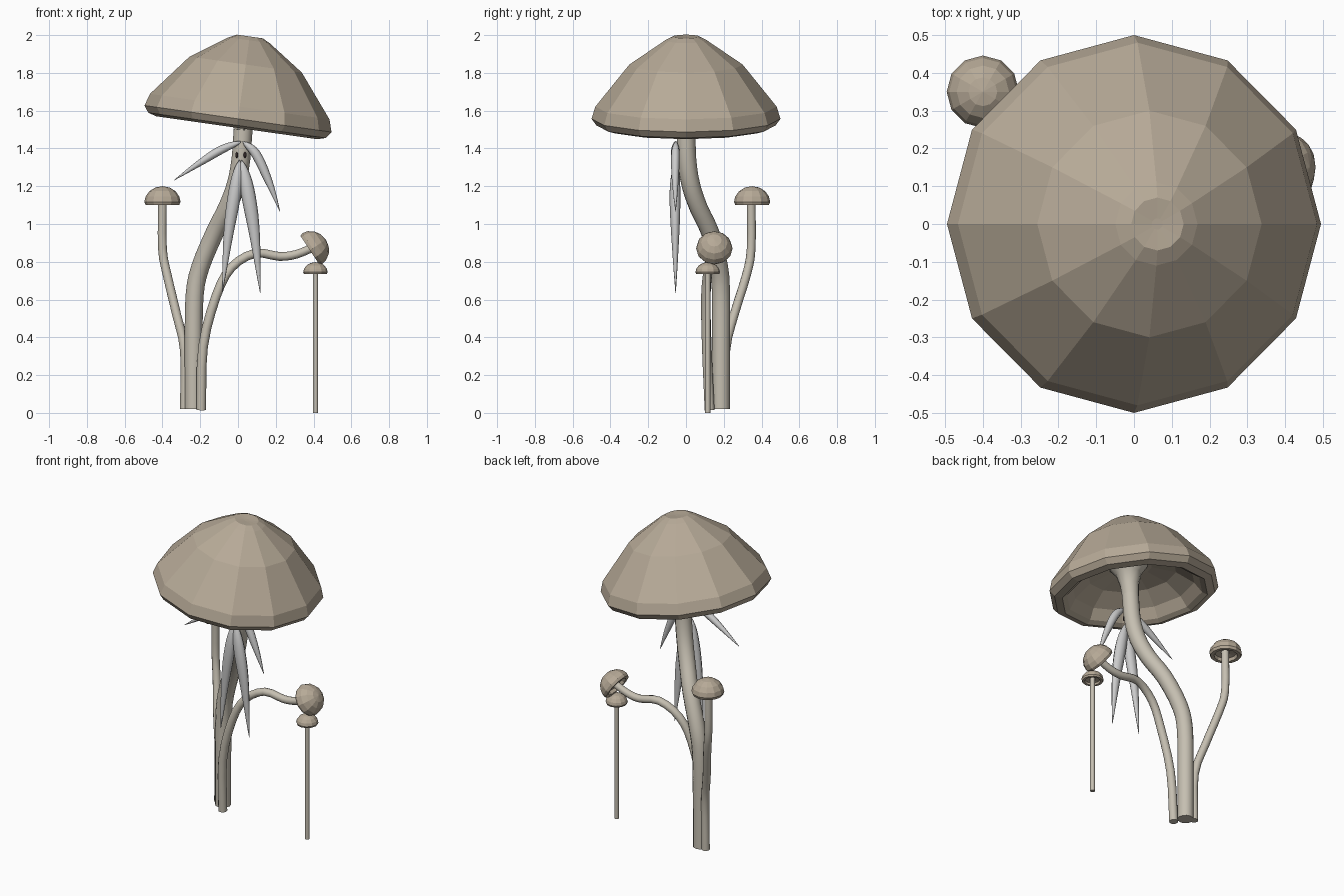
import bpy, bmesh, math
from mathutils import Vector, Matrix

if "Cube" in bpy.data.objects:
    bpy.data.objects.remove(bpy.data.objects["Cube"])


def material(name, rgb):
    m = bpy.data.materials.new(name)
    m.diffuse_color = (*rgb, 1)
    m.use_nodes = True
    m.node_tree.nodes["Principled BSDF"].inputs["Base Color"].default_value = m.diffuse_color
    return m


CAP = material("cap_tan", (0.47, 0.40, 0.31))
STEM = material("stem_cream", (0.56, 0.52, 0.44))
DARK = material("dark", (0.03, 0.02, 0.02))


def finish(name, bm, mat=None, matrix=None, smooth=False):
    bmesh.ops.recalc_face_normals(bm, faces=bm.faces)
    me = bpy.data.meshes.new(name)
    bm.to_mesh(me)
    bm.free()
    if mat:
        me.materials.append(mat)
    ob = bpy.data.objects.new(name, me)
    bpy.context.collection.objects.link(ob)
    if matrix:
        ob.matrix_world = matrix
    if smooth:
        bpy.ops.object.select_all(action='DESELECT')
        ob.select_set(True)
        bpy.context.view_layer.objects.active = ob
        bpy.ops.object.shade_smooth_by_angle(angle=math.radians(60))
    return ob


def skin(bm, rings):
    n = len(rings[0])
    for a, b in zip(rings, rings[1:]):
        for i in range(n):
            j = (i + 1) % n
            bm.faces.new((a[i], a[j], b[j], b[i]))
    bm.faces.new(rings[0][::-1])
    bm.faces.new(rings[-1])


def lathe(name, profile, pos, axis, mat, sides=12, smooth=False):
    """Closed solid of revolution from (radius, height) pairs, turned to an axis."""
    bm = bmesh.new()
    rings = []
    for r, h in profile:
        rings.append([bm.verts.new((r * math.cos(2 * math.pi * i / sides),
                                    r * math.sin(2 * math.pi * i / sides), h))
                      for i in range(sides)])
    skin(bm, rings)
    tilt = math.atan2(axis[0], axis[1])
    return finish(name, bm, mat,
                  Matrix.Translation(pos) @ Matrix.Rotation(tilt, 4, 'Y'), smooth)


def spline(pts, steps):
    """Catmull-Rom samples through the points."""
    p = [Vector(q) for q in pts]
    p = [2 * p[0] - p[1]] + p + [2 * p[-1] - p[-2]]
    out = []
    for a, b, c, d in zip(p, p[1:], p[2:], p[3:]):
        for k in range(steps):
            t = k / steps
            out.append(0.5 * (2 * b + (c - a) * t + (2 * a - 5 * b + 4 * c - d) * t * t
                              + (3 * b - a - 3 * c + d) * t ** 3))
    return out + [p[-2]]


def sweep(name, path, width, depth, mat, sides=12, steps=3):
    """Elliptic sweep; width and depth are functions of the position 0..1."""
    pts = spline(path, steps)
    bm = bmesh.new()
    rings = []
    last = len(pts) - 1
    for k, p in enumerate(pts):
        tan = (pts[min(k + 1, last)] - pts[max(k - 1, 0)]).normalized()
        side = tan.cross(Vector((0, 1, 0))).normalized()
        up = side.cross(tan)
        w, d = width(k / last), depth(k / last)
        rings.append([bm.verts.new(p + side * w * math.cos(a) + up * d * math.sin(a))
                      for a in (2 * math.pi * i / sides for i in range(sides))])
    skin(bm, rings)
    return finish(name, bm, mat, smooth=True)


def stem(name, path, r0, r1, **kw):
    f = lambda t: r0 + (r1 - r0) * t
    return sweep(name, path, f, f, STEM, **kw)


# Large tilted cap with hollow underside
lathe("large_cap", [(0.015, 0.436), (0.07, 0.44), (0.11, 0.42), (0.30, 0.29), (0.48, 0.065),
                    (0.50, 0.0), (0.475, -0.035), (0.43, -0.048), (0.40, -0.03),
                    (0.36, 0.03), (0.26, 0.10), (0.12, 0.135), (0.02, 0.135)],
      (0, 0, 1.557), (0.141, 0.99), CAP)

# Main stem and its flare into the cap
stem("main_stem", [(-0.235, 0.185, 0.02), (-0.235, 0.185, 0.35), (-0.23, 0.185, 0.62),
                   (-0.20, 0.175, 0.77), (-0.125, 0.13, 0.95), (-0.055, 0.065, 1.09),
                   (-0.01, 0.025, 1.21), (0.015, 0.005, 1.34), (0.027, 0, 1.50)],
     0.047, 0.05)
lathe("stem_flare", [(0.05, 0), (0.056, 0.07), (0.076, 0.14), (0.12, 0.195)],
      (0.027, 0, 1.50), (0.10, 0.99), STEM, smooth=True)

# Left and right side stems, plus the separate straight stem
stem("left_stem", [(-0.283, 0.205, 0.02), (-0.283, 0.21, 0.33), (-0.325, 0.255, 0.52),
                   (-0.375, 0.32, 0.73), (-0.40, 0.345, 0.87), (-0.40, 0.345, 1.14)],
     0.024, 0.023)
stem("right_stem", [(-0.195, 0.125, 0.015), (-0.185, 0.11, 0.35), (-0.115, 0.105, 0.62),
                    (-0.035, 0.12, 0.77), (0.09, 0.14, 0.845), (0.22, 0.15, 0.828),
                    (0.31, 0.15, 0.84), (0.40, 0.15, 0.877)], 0.026, 0.022)
stem("small_stem", [(0.41, 0.115, 0), (0.41, 0.115, 0.76)], 0.014, 0.014, steps=1)


# Small domed caps with a rim band and a shallow hollow
def small_cap(name, r, h, pos, axis):
    dome = [(r * math.cos(a) + 0.001, h * math.sin(a))
            for a in (math.radians(d) for d in (90, 67, 44, 22, 3))]
    lip = [(0.94 * r, -0.13 * h), (0.72 * r, -0.12 * h), (0.66 * r, 0.1 * h), (0.2 * r, 0.2 * h)]
    lathe(name, dome + lip, pos, axis, CAP)


small_cap("left_cap", 0.095, 0.087, (-0.40, 0.35, 1.113), (0, 1))
small_cap("right_cap", 0.096, 0.09, (0.39, 0.15, 0.868), (0.84, 0.55))
small_cap("small_cap", 0.064, 0.056, (0.41, 0.115, 0.742), (0, 1))


# Hanging pointed leaves in front of the stem
def leaf(name, path, w, d):
    bulge = lambda t: math.sin(math.pi * t ** 0.75) ** 0.9 if 0 < t < 1 else 0.02
    sweep(name, path, lambda t: w * bulge(t) + 0.0005, lambda t: d * bulge(t) + 0.0005,
          None, sides=8, steps=5)


leaf("upper_left_leaf", [(0.02, -0.053, 1.437), (-0.085, -0.056, 1.395),
                         (-0.20, -0.057, 1.325), (-0.338, -0.055, 1.232)], 0.022, 0.022)
leaf("upper_right_leaf", [(0.025, -0.053, 1.437), (0.095, -0.056, 1.37),
                          (0.165, -0.057, 1.22), (0.222, -0.055, 1.067)], 0.025, 0.022)
leaf("lower_left_leaf", [(0.008, -0.053, 1.34), (-0.015, -0.058, 1.18),
                         (-0.05, -0.057, 0.95), (-0.083, -0.055, 0.64)], 0.034, 0.028)
leaf("lower_right_leaf", [(0.018, -0.053, 1.34), (0.05, -0.058, 1.18),
                          (0.087, -0.057, 0.95), (0.118, -0.055, 0.635)], 0.037, 0.028)

# Pair of small dark spots on the stem between the leaves
for label, x in (("left", -0.007), ("right", 0.037)):
    bm = bmesh.new()
    bmesh.ops.create_uvsphere(bm, u_segments=10, v_segments=6, radius=1)
    bmesh.ops.scale(bm, vec=(0.008, 0.007, 0.016), verts=bm.verts)
    finish(label + "_spot", bm, DARK, Matrix.Translation((x, -0.046, 1.365)), True)
